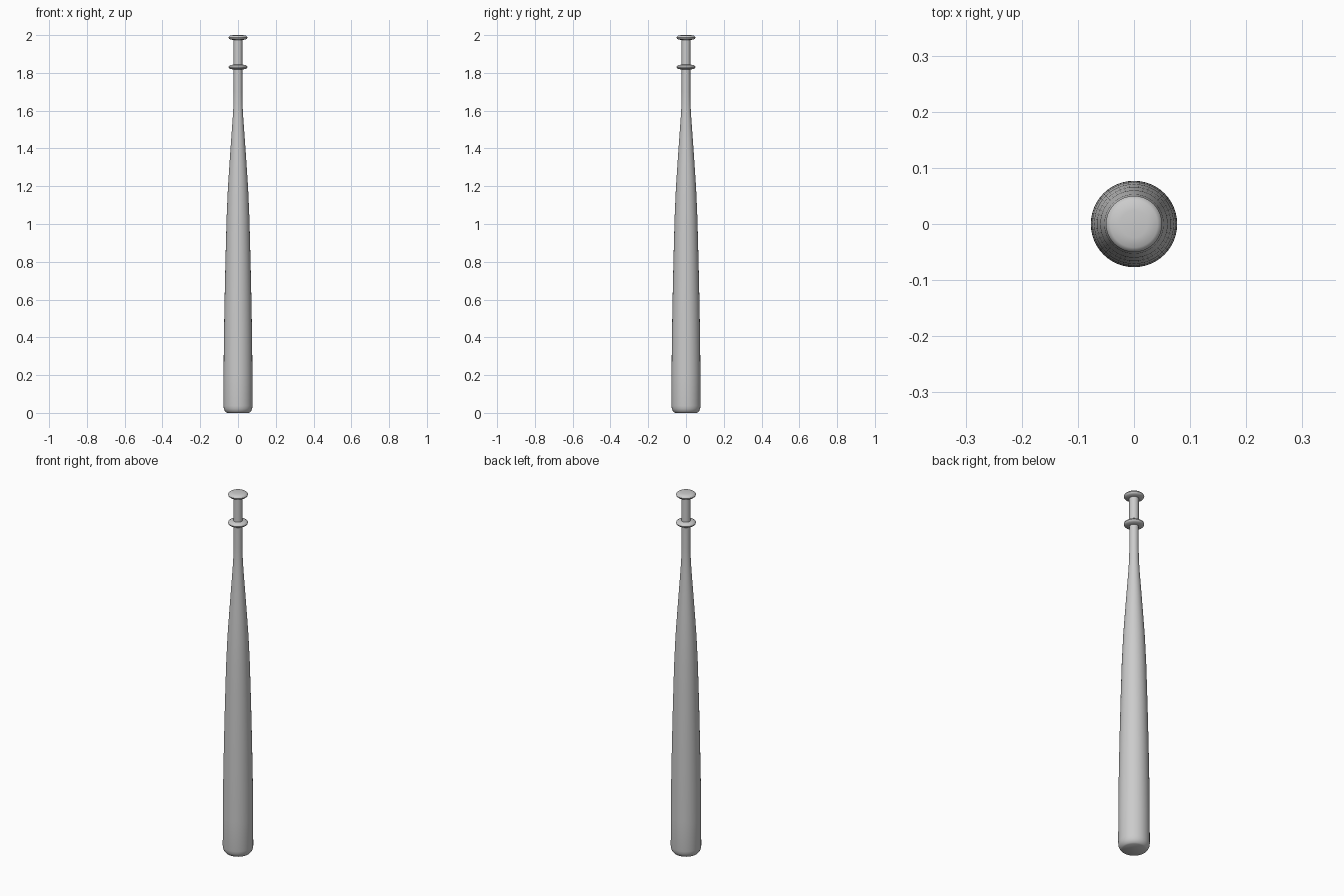
import bpy, bmesh, math

if "Cube" in bpy.data.objects:
    bpy.data.objects.remove(bpy.data.objects["Cube"])


def lathe(name, profile, sides=48):
    """Spin a (radius, height) profile around the z axis, closing both ends."""
    bm = bmesh.new()
    rings = []
    for r, z in profile:
        rings.append([bm.verts.new((r * math.cos(2 * math.pi * i / sides),
                                    r * math.sin(2 * math.pi * i / sides), z))
                      for i in range(sides)])
    for a, b in zip(rings, rings[1:]):
        for i in range(sides):
            j = (i + 1) % sides
            bm.faces.new((a[i], a[j], b[j], b[i]))
    bm.faces.new(rings[0][::-1])
    bm.faces.new(rings[-1])
    mesh = bpy.data.meshes.new(name)
    bm.to_mesh(mesh)
    bm.free()
    ob = bpy.data.objects.new(name, mesh)
    bpy.context.collection.objects.link(ob)
    bpy.ops.object.select_all(action='DESELECT')
    ob.select_set(True)
    bpy.context.view_layer.objects.active = ob
    bpy.ops.object.shade_smooth_by_angle(angle=math.radians(40))
    return ob


def disc(name, z0, z1, r, crown):
    """Rounded disc; crown is the radius where the flat centre begins."""
    h = z1 - z0
    lathe(name, [(crown, z0), (r * 0.84, z0 + h * 0.12), (r * 0.96, z0 + h * 0.3),
                 (r, z0 + h * 0.5), (r * 0.96, z0 + h * 0.7),
                 (r * 0.84, z0 + h * 0.88), (crown, z1)])


# Barrel with rounded end, tapering into the handle
lathe("barrel", [
    (0.058, 0.0), (0.064, 0.004), (0.070, 0.011), (0.075, 0.022), (0.077, 0.037),
    (0.0765, 0.2), (0.0745, 0.4), (0.071, 0.6), (0.066, 0.82), (0.060, 1.04),
    (0.053, 1.2), (0.045, 1.32), (0.036, 1.45), (0.028, 1.56), (0.024, 1.63),
    (0.0225, 1.70), (0.0225, 1.83)])

# Grip between the two discs
lathe("grip", [(0.0235, 1.825), (0.0235, 1.985)])

# Guard ring and end knob
disc("guard_ring", 1.818, 1.844, 0.05, 0.024)
disc("end_knob", 1.974, 2.0, 0.05, 0.024)
